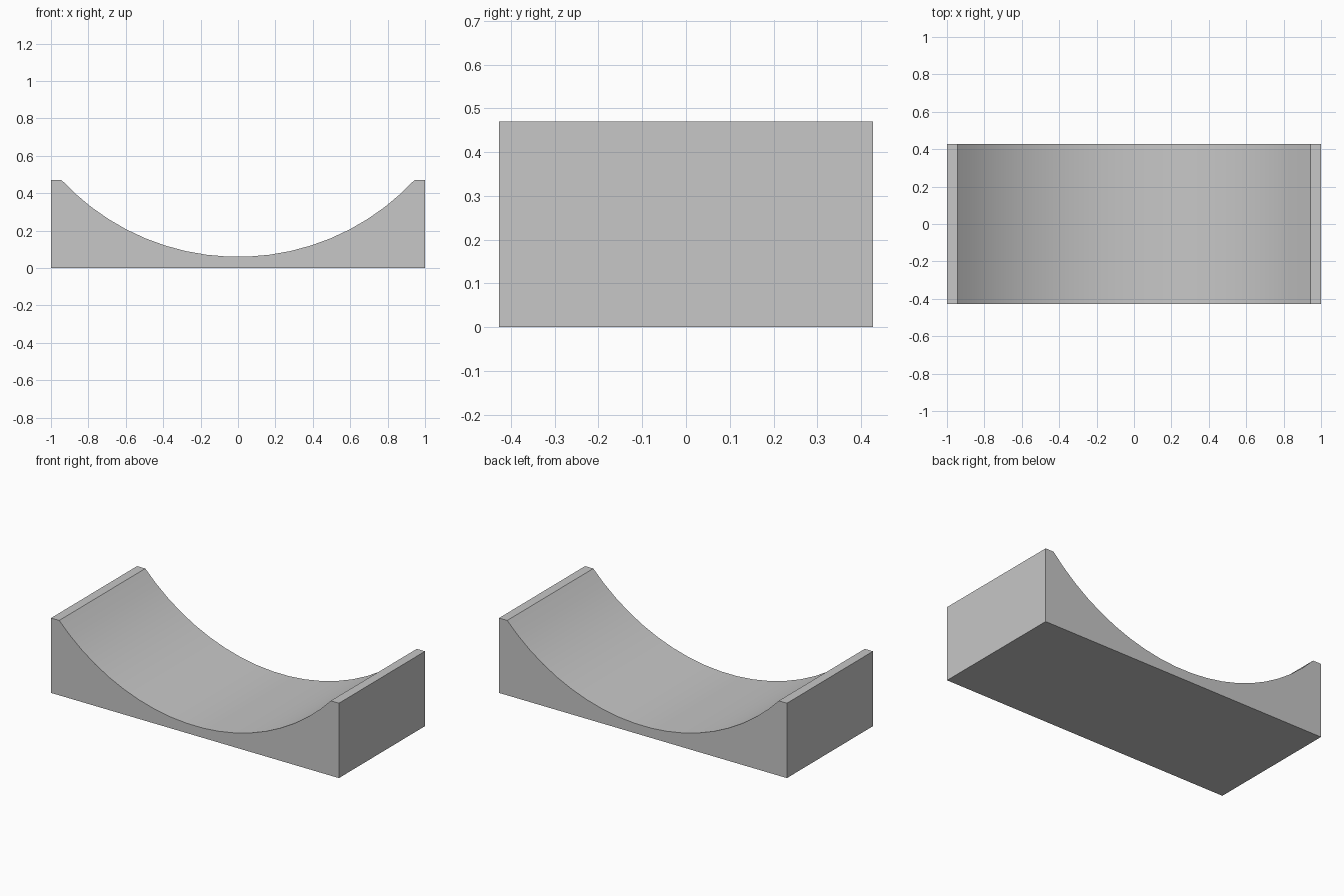
import bpy, bmesh, math

if "Cube" in bpy.data.objects:
    bpy.data.objects.remove(bpy.data.objects["Cube"])

HALF_DEPTH, HEIGHT = 0.427, 0.47
RIM_X, FLOOR_Z = 0.943, 0.06        # inner edge of the rim, lowest point of the hollow

# Circle through both rims and the lowest point
sag = HEIGHT - FLOOR_Z
radius = (RIM_X ** 2 + sag ** 2) / (2 * sag)
centre_z = FLOOR_Z + radius

# Profile: flat base, narrow rims, curved hollow
profile = [(-1, HEIGHT), (-1, 0), (1, 0), (1, HEIGHT), (RIM_X, HEIGHT)]
for i in range(18):
    a = math.radians(42.5 - 5 * i)
    profile.append((radius * math.sin(a), centre_z - radius * math.cos(a)))
profile.append((-RIM_X, HEIGHT))

# Extrude the profile along the depth
bm = bmesh.new()
face = bm.faces.new([bm.verts.new((x, -HALF_DEPTH, z)) for x, z in profile])
side = bmesh.ops.extrude_face_region(bm, geom=[face], use_keep_orig=True)
moved = [g for g in side["geom"] if isinstance(g, bmesh.types.BMVert)]
bmesh.ops.translate(bm, verts=moved, vec=(0, 2 * HALF_DEPTH, 0))
bmesh.ops.recalc_face_normals(bm, faces=bm.faces)

mesh = bpy.data.meshes.new("curved_cradle")
bm.to_mesh(mesh)
bm.free()
cradle = bpy.data.objects.new("curved_cradle", mesh)
bpy.context.collection.objects.link(cradle)

grey = bpy.data.materials.new("light_grey")
grey.diffuse_color = (0.57, 0.57, 0.57, 1)
grey.use_nodes = True
grey.node_tree.nodes["Principled BSDF"].inputs["Base Color"].default_value = grey.diffuse_color
mesh.materials.append(grey)

# Smooth hollow, crisp outer edges
bpy.context.view_layer.objects.active = cradle
cradle.select_set(True)
bpy.ops.object.shade_smooth_by_angle(angle=math.radians(30))
